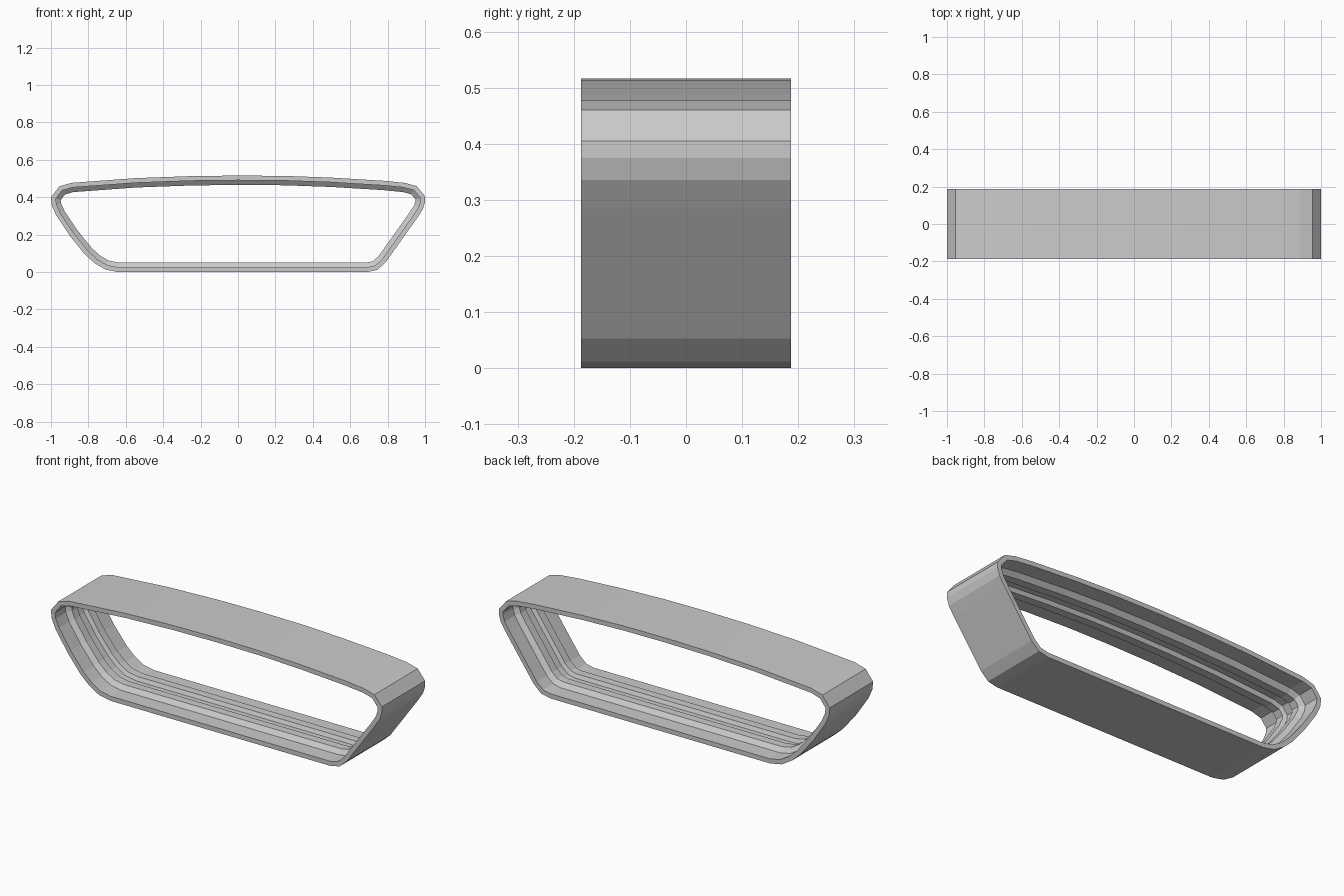
import bpy, bmesh
from mathutils import Vector

if "Cube" in bpy.data.objects:
    bpy.data.objects.remove(bpy.data.objects["Cube"])

# Outer outline of the band in x/z, counter-clockwise seen from the front
OUTLINE = [(-0.64, 0), (0.69, 0), (0.745, 0.012), (0.79, 0.053), (0.955, 0.285),
           (0.988, 0.335), (1.0, 0.375), (1.0, 0.405), (0.955, 0.46), (0.89, 0.477),
           (0.78, 0.488), (0.5, 0.505), (0.25, 0.514), (0, 0.516), (-0.25, 0.513),
           (-0.55, 0.502), (-0.89, 0.477), (-0.955, 0.458), (-1.0, 0.4), (-0.995, 0.355),
           (-0.972, 0.303), (-0.9, 0.195), (-0.82, 0.096), (-0.77, 0.05), (-0.71, 0.014)]

# Wall cross-section: (depth y, inset from the outline); two ridges with a groove between
HALF = [(-0.187, 0), (-0.187, 0.025), (-0.10, 0.025), (-0.08, 0.05), (-0.035, 0.05),
        (-0.025, 0.03)]
SECTION = HALF + [(-y, t) for y, t in reversed(HALF)]


def inset(points, d):
    """Move every edge of the outline inward by d."""
    pts = [Vector(p) for p in points]
    result = []
    for i, p in enumerate(pts):
        a = (p - pts[i - 1]).normalized()
        b = (pts[(i + 1) % len(pts)] - p).normalized()
        na, nb = Vector((-a.y, a.x)), Vector((-b.y, b.x))
        result.append(p + (na + nb) * d / (1 + na.dot(nb)))
    return result


# Hollow band: sweep the cross-section around the outline
bm = bmesh.new()
rings = [[bm.verts.new((p[0], y, p[1])) for p in inset(OUTLINE, t)] for y, t in SECTION]
n = len(OUTLINE)
for k, ring in enumerate(rings):
    nxt = rings[(k + 1) % len(rings)]
    for i in range(n):
        j = (i + 1) % n
        bm.faces.new((ring[i], ring[j], nxt[j], nxt[i]))
bmesh.ops.recalc_face_normals(bm, faces=bm.faces)
mesh = bpy.data.meshes.new("window_frame_band")
bm.to_mesh(mesh)
bm.free()
frame = bpy.data.objects.new("window_frame_band", mesh)
bpy.context.collection.objects.link(frame)
